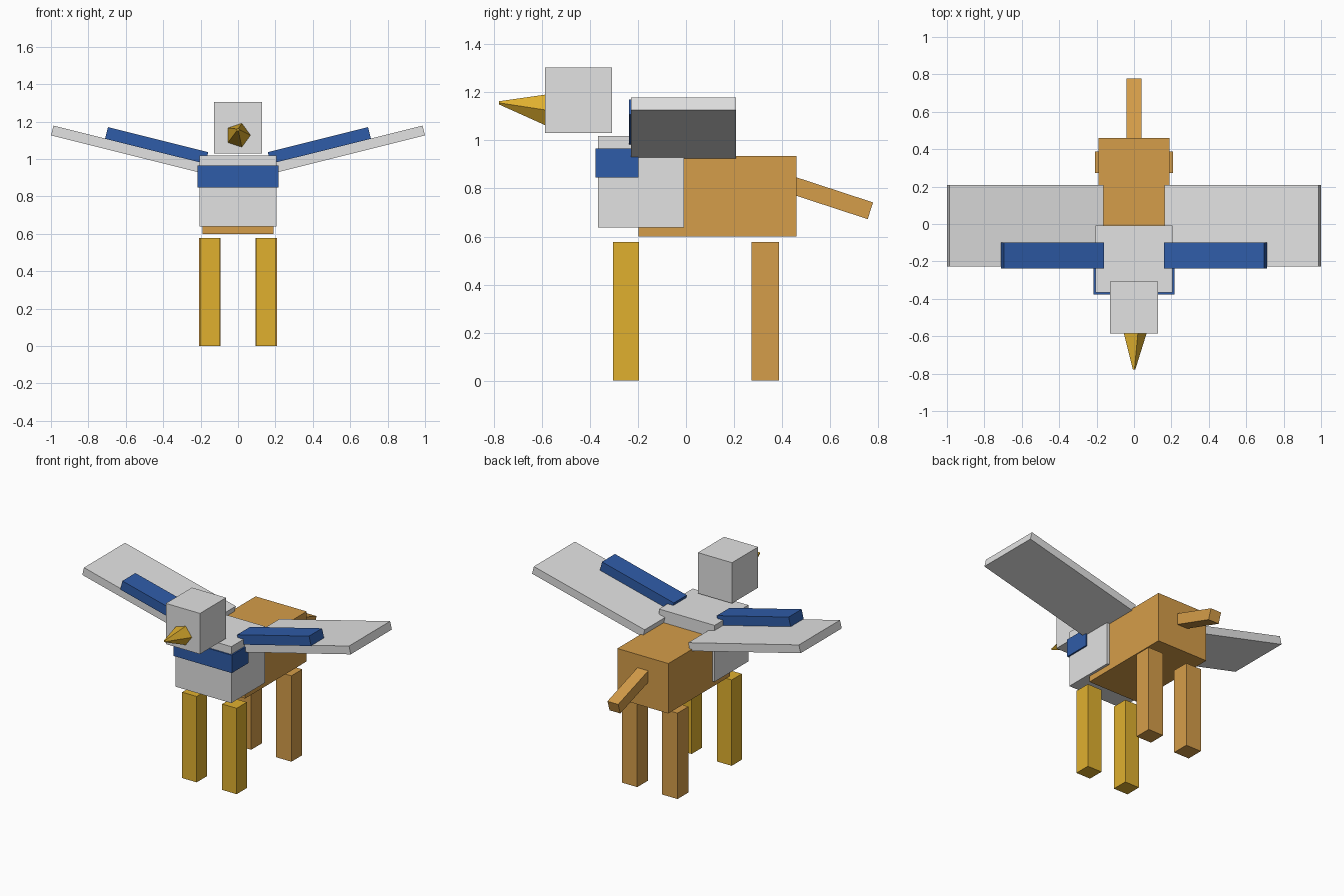
import bpy, math
from mathutils import Vector

if "Cube" in bpy.data.objects:
    bpy.data.objects.remove(bpy.data.objects["Cube"])


def material(name, rgb):
    m = bpy.data.materials.new(name)
    m.diffuse_color = (*rgb, 1)
    m.use_nodes = True
    m.node_tree.nodes["Principled BSDF"].inputs["Base Color"].default_value = m.diffuse_color
    return m


WHITE = material("feather white", (0.76, 0.76, 0.76))
TAN = material("fur tan", (0.665, 0.337, 0.067))
GOLD = material("beak gold", (0.745, 0.434, 0.028))
BLUE = material("armour blue", (0.028, 0.107, 0.392))


def block(name, center, size, mat, rot=(0, 0, 0)):
    """Box of the given full size, turned about its centre."""
    bpy.ops.mesh.primitive_cube_add(size=1, location=center, rotation=rot)
    ob = bpy.context.object
    ob.name = name
    ob.scale = size
    ob.data.materials.append(mat)
    return ob


def span(name, x, y, z, mat):
    """Upright box given by its extents on each axis."""
    lims = (x, y, z)
    return block(name, [(a + b) / 2 for a, b in lims], [b - a for a, b in lims], mat)


# Body, chest, collar and head
span("body", (-0.19, 0.19), (-0.197, 0.459), (0.599, 0.935), TAN)
span("chest", (-0.207, 0.207), (-0.367, -0.008), (0.638, 1.018), WHITE)
span("chest_band", (-0.217, 0.217), (-0.376, -0.197), (0.846, 0.966), BLUE)
span("head", (-0.127, 0.127), (-0.586, -0.308), (1.03, 1.304), WHITE)

# Beak: five-sided cone, tip raised
ring = [(0.068 * math.cos(i * math.tau / 5), -0.582, 1.126 + 0.068 * math.sin(i * math.tau / 5))
        for i in range(5)]
tip = [(0.007 * math.cos(i * math.tau / 5), -0.778, 1.156 + 0.007 * math.sin(i * math.tau / 5))
       for i in range(5)]
faces = [(i, (i + 1) % 5, 5 + (i + 1) % 5, 5 + i) for i in range(5)]
faces += [(4, 3, 2, 1, 0), (5, 6, 7, 8, 9)]
mesh = bpy.data.meshes.new("beak")
mesh.from_pydata(ring + tip, [], faces)
mesh.materials.append(GOLD)
beak = bpy.data.objects.new("beak", mesh)
bpy.context.collection.objects.link(beak)

# Tail sloping down behind the body
root, end = Vector((0, 0.44, 0.814)), Vector((0, 0.767, 0.707))
along = end - root
block("tail", (root + end) / 2, (0.08, along.length, 0.073), TAN,
      (math.atan2(along.z, along.y), 0, 0))

# Legs, wings and wing armour on both sides
tilt = math.radians(14)
for side, s in (("left", 1), ("right", -1)):
    block(f"{side}_front_leg", (s * 0.149, -0.25, 0.289), (0.108, 0.108, 0.578), GOLD)
    block(f"{side}_hind_leg", (s * 0.15, 0.329, 0.289), (0.115, 0.115, 0.578), TAN)
    block(f"{side}_wing", (s * 0.581, -0.01, 1.049), (0.85, 0.437, 0.054), WHITE, (0, -s * tilt, 0))
    block(f"{side}_wing_plate", (s * 0.435, -0.168, 1.072), (0.552, 0.138, 0.064), BLUE,
          (0, -s * tilt, 0))
